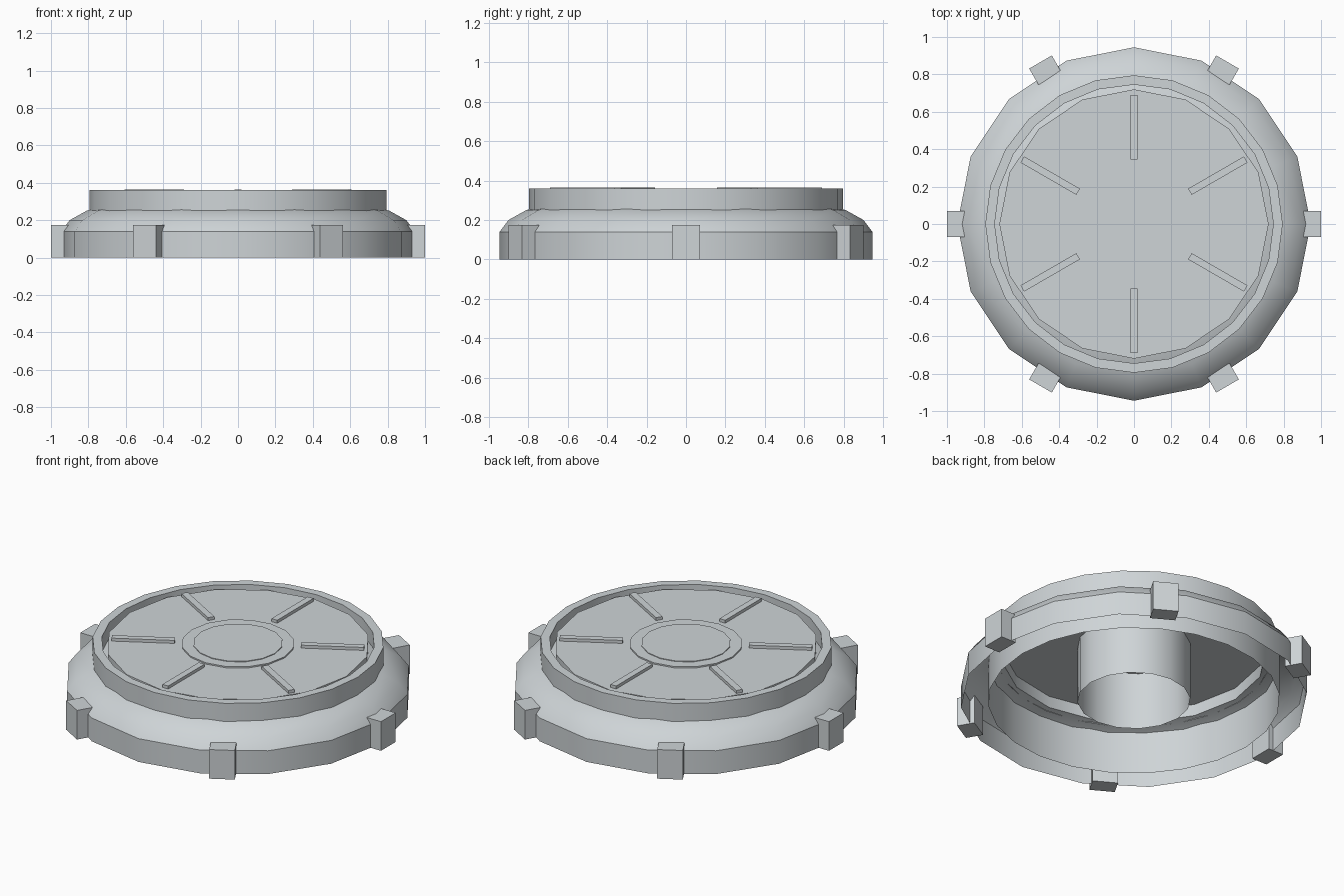
import bpy, bmesh, math
from mathutils import Matrix

if "Cube" in bpy.data.objects:
    bpy.data.objects.remove(bpy.data.objects["Cube"])

metal = bpy.data.materials.new("pale_grey_metal")
metal.diffuse_color = (0.62, 0.66, 0.68, 1)
metal.use_nodes = True
metal.node_tree.nodes["Principled BSDF"].inputs["Base Color"].default_value = metal.diffuse_color


def finish(name, bm, smooth=True):
    mesh = bpy.data.meshes.new(name)
    bm.to_mesh(mesh)
    bm.free()
    mesh.materials.append(metal)
    ob = bpy.data.objects.new(name, mesh)
    bpy.context.collection.objects.link(ob)
    if smooth:
        bpy.ops.object.select_all(action='DESELECT')
        ob.select_set(True)
        bpy.context.view_layer.objects.active = ob
        bpy.ops.object.shade_smooth_by_angle(angle=math.radians(30))
    return ob


def lathe(name, profile, sides, cap=True):
    """Turn a (radius, z) profile, listed bottom to top, around z."""
    bm = bmesh.new()
    rings = [[bm.verts.new((r * math.cos(2 * math.pi * i / sides),
                            r * math.sin(2 * math.pi * i / sides), z))
              for i in range(sides)] for r, z in profile]
    for lo, hi in zip(rings, rings[1:]):
        for i in range(sides):
            j = (i + 1) % sides
            bm.faces.new((lo[i], lo[j], hi[j], hi[i]))
    if cap:
        bm.faces.new(rings[-1])
    return finish(name, bm)


def radial_boxes(name, r0, r1, width, z0, z1, start):
    """Six boxes spaced evenly around z, reaching from r0 to r1."""
    for k in range(6):
        bm = bmesh.new()
        m = (Matrix.Rotation(math.radians(start + 60 * k), 4, 'Z')
             @ Matrix.Translation(((r0 + r1) / 2, 0, (z0 + z1) / 2))
             @ Matrix.Diagonal((r1 - r0, width, z1 - z0, 1)))
        bmesh.ops.create_cube(bm, size=1, matrix=m)
        finish(f"{name}_{k + 1}", bm, smooth=False)


# Open-bottomed skirt, rounded shoulder and top deck in one shell
lathe("base_shell", [(0.945, 0), (0.945, 0.14), (0.90, 0.20), (0.81, 0.25),
                     (0.72, 0.275), (0.72, 0.345)], 16)
# Raised rim tube, with its wall running down to the floor
lathe("rim_ring", [(0.795, 0), (0.795, 0.36), (0.745, 0.36), (0.745, 0.265)],
      24, cap=False)
# Central hub, open below, with a thin plate on top
lathe("hub", [(0.308, 0), (0.308, 0.353)], 16)
lathe("hub_plate", [(0.245, 0.35), (0.245, 0.357)], 16)
# Spokes on the deck and lugs around the skirt
radial_boxes("deck_spoke", 0.345, 0.69, 0.038, 0.346, 0.364, 30)
radial_boxes("edge_lug", 0.90, 1.0, 0.14, 0, 0.175, 0)
